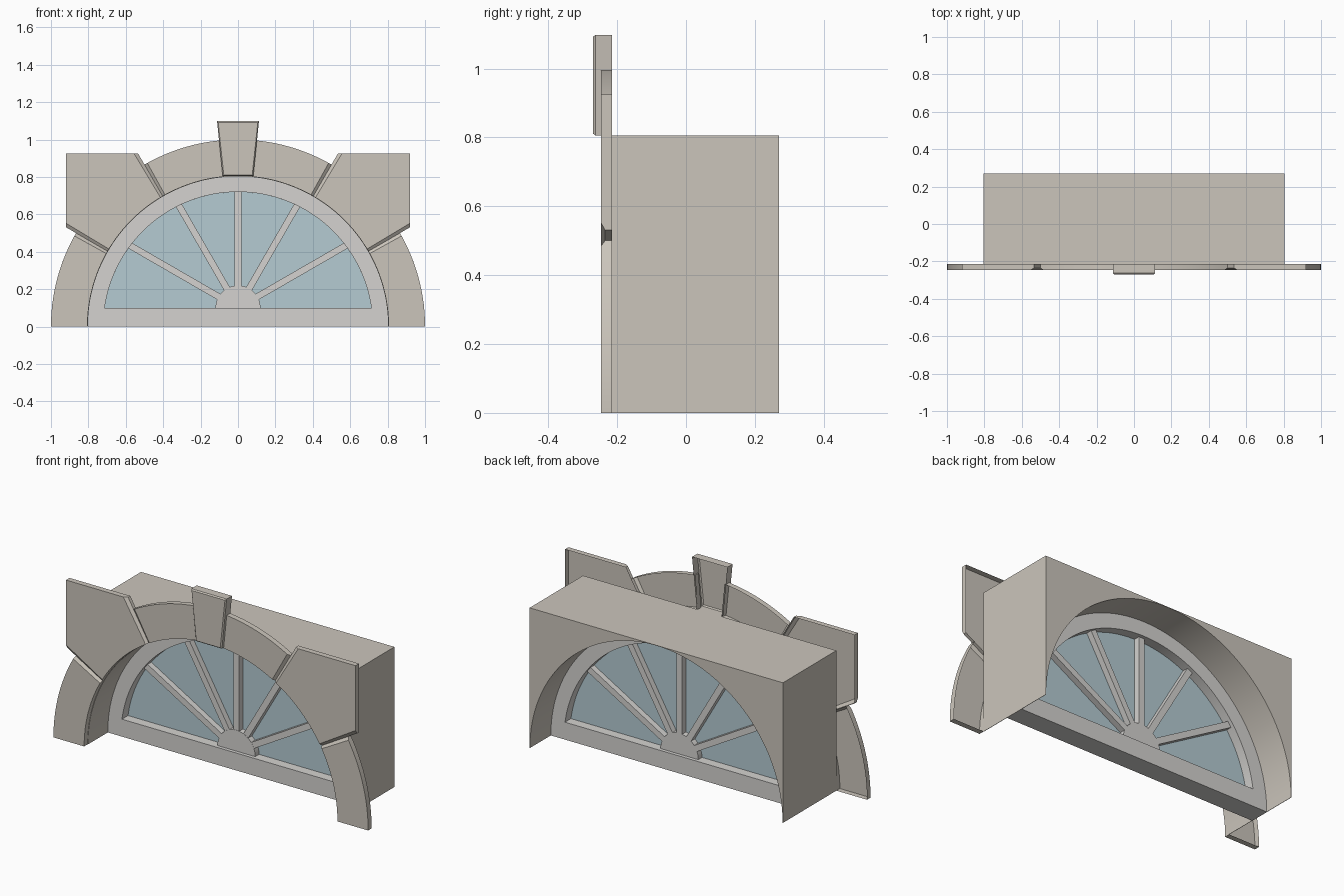
import bpy, bmesh, math
from math import radians, sin, cos, tan, sqrt, asin, degrees

if "Cube" in bpy.data.objects:
    bpy.data.objects.remove(bpy.data.objects["Cube"])

R_IN, R_OUT, R_GLASS = 0.805, 1.0, 0.72
Y_FACE, Y_WALL, Y_BACK = -0.247, -0.215, 0.27
SILL = 0.10


def material(name, rgb):
    m = bpy.data.materials.new(name)
    m.diffuse_color = (*rgb, 1)
    m.use_nodes = True
    m.node_tree.nodes["Principled BSDF"].inputs["Base Color"].default_value = m.diffuse_color
    return m


STONE = material("stone", (0.60, 0.56, 0.50))
PAINT = material("paint", (0.66, 0.65, 0.63))
GLASS = material("glass", (0.46, 0.60, 0.65))


def arc(r, a0, a1, n=24, cz=0.0):
    return [(r * cos(radians(a0 + (a1 - a0) * i / n)),
             cz + r * sin(radians(a0 + (a1 - a0) * i / n))) for i in range(n + 1)]


def prism(name, layers, mat, closed=True, mirror=False):
    """Loft (y, counter-clockwise xz outline) layers from back to front."""
    bm = bmesh.new()
    loops = [[bm.verts.new((x, y, z)) for x, z in pts] for y, pts in layers]
    for a, b in zip(loops, loops[1:]):
        for i in range(len(a)):
            j = (i + 1) % len(a)
            if mirror and abs(a[i].co.x) < 1e-5 and abs(a[j].co.x) < 1e-5:
                continue  # no wall on the mirror seam
            bm.faces.new((a[i], a[j], b[j], b[i]))
    bm.faces.new(loops[-1])
    if closed:
        bm.faces.new(loops[0][::-1])
    me = bpy.data.meshes.new(name)
    bm.to_mesh(me)
    bm.free()
    me.materials.append(mat)
    ob = bpy.data.objects.new(name, me)
    bpy.context.collection.objects.link(ob)
    if mirror:
        ob.modifiers.new("Mirror", 'MIRROR').use_axis = (True, False, False)
    bpy.ops.object.select_all(action='DESELECT')
    ob.select_set(True)
    bpy.context.view_layer.objects.active = ob
    bpy.ops.object.shade_smooth_by_angle(angle=radians(25))
    return ob


def extrude(name, pts, y_back, y_front, mat, **kw):
    return prism(name, [(y_back, pts), (y_front, pts)], mat, **kw)


# Wall block with arched opening
r = R_IN - 0.002
extrude("wall_block", [(R_IN, 0), (R_IN, R_IN), (0, R_IN)] + arc(r, 90, 0, 48),
        Y_BACK, Y_WALL, STONE, mirror=True)


# Arch ring pieces, open behind, chamfered along the joints
def sector(a0, a1):
    return arc(R_OUT, a0, a1) + arc(R_IN, a1, a0)


def corner(a0, a1):
    return ([(0.92, 0.92 * tan(radians(a0))), (0.92, 0.925),
             (0.925 / tan(radians(a1)), 0.925)] + arc(R_IN, a1, a0))


def chamfered(name, shape, a0, a1, d0, d1):
    full, inset = shape(a0, a1), shape(a0 + d0, a1 - d1)
    prism(name, [(Y_WALL, full), (Y_FACE + 0.012, full), (Y_FACE, inset)],
          STONE, closed=False, mirror=True)


chamfered("lower_arch_stone", sector, 0, 30, 0, 1)
chamfered("corner_stone", corner, 30, 60, 1, 1)
chamfered("upper_arch_stone", sector, 60, 84.6, 1, 0)


# Keystone with a small front bevel
def wedge(d):
    return [(-0.082 + d, 0.805 + d), (0.082 - d, 0.805 + d),
            (0.112 - d, 1.098 - d), (-0.112 + d, 1.098 - d)]


prism("keystone", [(Y_WALL, wedge(0)), (-0.263, wedge(0)), (-0.27, wedge(0.006))],
      STONE, closed=False)

# Window frame
a_sill = degrees(asin(SILL / R_GLASS))
frame = ([(0, 0)] + arc(R_IN, 0, 90, 48) + arc(R_GLASS, 90, a_sill, 48) + [(0, SILL)])
extrude("window_frame", frame, 0.08, -0.035, PAINT, mirror=True)

# Glass pane
extrude("glass_pane", arc(R_GLASS, a_sill, 180 - a_sill, 64), 0.026, 0.02, GLASS)

# Hub and radiating bars
extrude("hub", arc(0.12, 0, 180, 32, SILL), 0.06, -0.015, PAINT)
for k in range(1, 6):
    t = radians(30 * k)
    c, s, w = cos(t), sin(t), 0.0175
    end = -SILL * s + sqrt(R_GLASS ** 2 - (SILL * c) ** 2) + 0.008
    bar = [(u * c - v * s, SILL + u * s + v * c)
           for u, v in ((0.1, -w), (end, -w), (end, w), (0.1, w))]
    extrude(f"glazing_bar_{k}", bar, 0.06, -0.014, PAINT)
